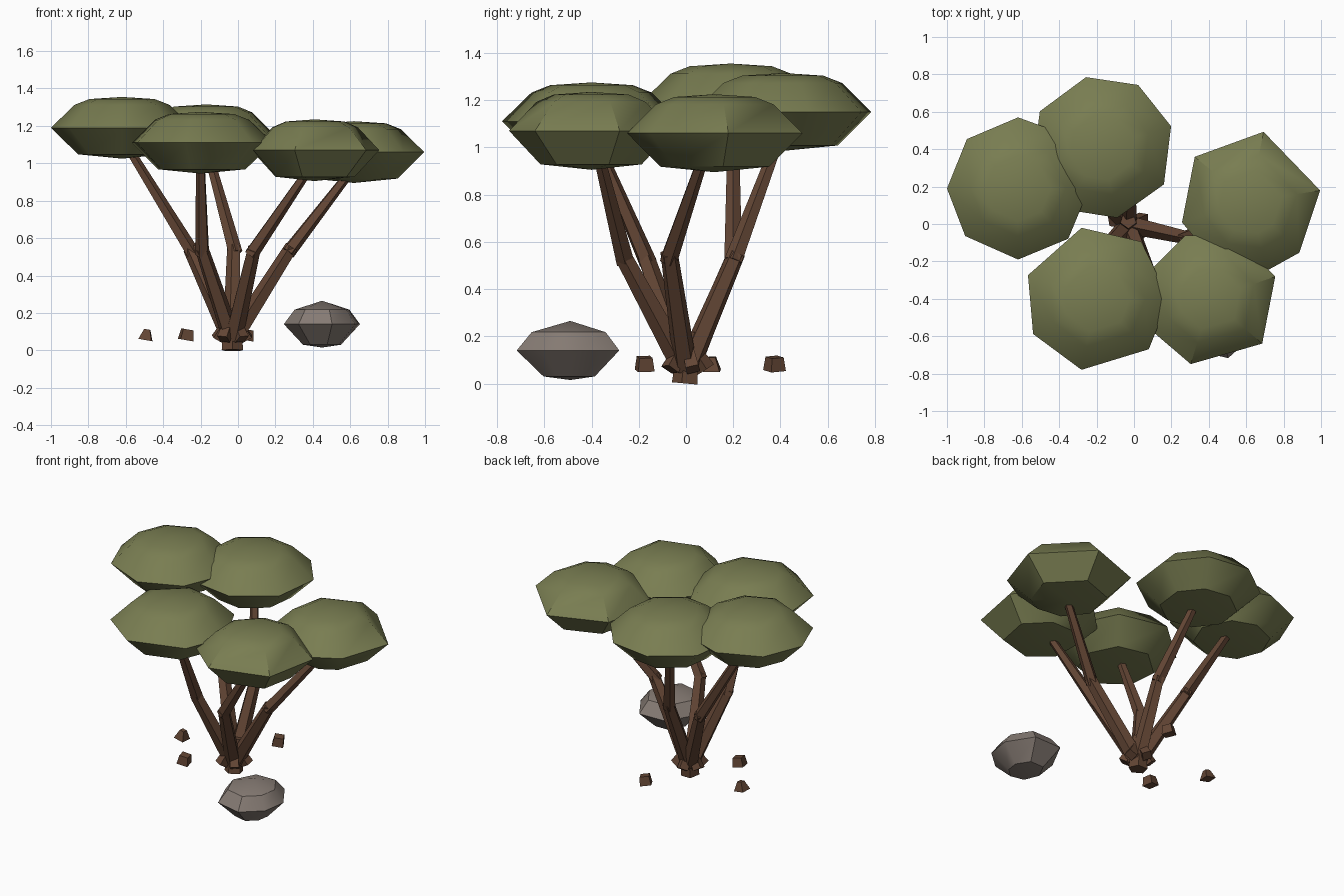
import bpy, bmesh
from math import cos, sin, radians
from mathutils import Vector, Matrix

default = bpy.data.objects.get("Cube")
if default:
    bpy.data.objects.remove(default, do_unlink=True)


def material(name, rgb):
    m = bpy.data.materials.new(name)
    m.use_nodes = True
    m.diffuse_color = (*rgb, 1)
    m.node_tree.nodes["Principled BSDF"].inputs["Base Color"].default_value = (*rgb, 1)
    return m


LEAF = material("olive_leaf", (0.19, 0.205, 0.083))
BARK = material("brown_bark", (0.125, 0.061, 0.035))
STONE = material("warm_grey_stone", (0.24, 0.2, 0.175))


def finish(bm, name, mat, smooth_angle=None):
    bmesh.ops.recalc_face_normals(bm, faces=bm.faces)
    mesh = bpy.data.meshes.new(name)
    bm.to_mesh(mesh)
    bm.free()
    mesh.materials.append(mat)
    obj = bpy.data.objects.new(name, mesh)
    bpy.context.collection.objects.link(obj)
    if smooth_angle:
        bpy.ops.object.select_all(action='DESELECT')
        obj.select_set(True)
        bpy.context.view_layer.objects.active = obj
        bpy.ops.object.shade_smooth_by_angle(angle=radians(smooth_angle))
    return obj


def blob(name, mat, center, size, angles, profile, smooth_angle):
    """Squashed solid: rings of (radius, height) over the given rim angles, closed by two poles."""
    bm = bmesh.new()
    c = Vector(center)
    point = lambda x, y, z: bm.verts.new(c + Vector((x * size[0], y * size[1], z * size[2])))
    bottom, top = point(0, 0, -1), point(0, 0, 1)
    rings = [[point(r * cos(radians(a)), r * sin(radians(a)), h) for a in angles]
             for r, h in profile]
    n = len(angles)
    for i in range(n):
        j = (i + 1) % n
        bm.faces.new((bottom, rings[0][j], rings[0][i]))
        bm.faces.new((top, rings[-1][i], rings[-1][j]))
        for low, high in zip(rings, rings[1:]):
            bm.faces.new((low[i], low[j], high[j], high[i]))
    return finish(bm, name, mat, smooth_angle)


def limb(name, start, end, r1, r2, sides=5, twist=0.0):
    """Tapered faceted rod between two points."""
    a, b = Vector(start), Vector(end)
    turn = (b - a).to_track_quat('Z', 'Y').to_matrix().to_4x4()
    bm = bmesh.new()
    bmesh.ops.create_cone(bm, cap_ends=True, segments=sides, radius1=r1, radius2=r2,
                          depth=(b - a).length,
                          matrix=Matrix.Translation((a + b) / 2) @ turn @ Matrix.Rotation(twist, 4, 'Z'))
    return finish(bm, name, BARK)


# Leaf canopies: flat domes with a sharp irregular rim
DOME = [(0.62, -0.86), (1, 0), (0.67, 0.74), (0.46, 0.93)]
canopies = {
    "left_rear": ((-0.62, 0.19, 1.19), 0.38, (0, 50, 90, 136, 180, 222, 270, 315)),
    "rear": ((-0.17, 0.41, 1.15), 0.385, (17, 60, 103, 150, 195, 240, 282, 329)),
    "left_front": ((-0.2, -0.4, 1.11), 0.388, (0, 52, 102, 161, 209, 258, 316)),
    "right_front": ((0.41, -0.4, 1.07), 0.365, (19, 70, 112, 158, 206, 253, 319)),
    "right_rear": ((0.62, 0.12, 1.06), 0.38, (9, 79, 141, 197, 242, 284, 314)),
}
for name, (center, radius, angles) in canopies.items():
    blob(name + "_canopy", LEAF, center, (radius, radius, 0.165), angles, DOME, 40)

# Branches: a thick lower limb and a thinner upper limb meeting at a knee
branches = {
    "left_rear": ((-0.25, 0.2, 0.53), (-0.6, 0.2, 1.1)),
    "rear": ((-0.02, 0.21, 0.54), (-0.16, 0.4, 1.05)),
    "left_front": ((-0.19, -0.17, 0.53), (-0.2, -0.38, 1.02)),
    "right_front": ((0.08, -0.26, 0.53), (0.38, -0.37, 0.97)),
    "right_rear": ((0.28, -0.07, 0.54), (0.62, 0.08, 0.98)),
}
root = Vector((-0.03, 0, 0.05))
for i, (name, (knee, tip)) in enumerate(branches.items()):
    knee, tip = Vector(knee), Vector(tip)
    foot = root + (knee - root) * 0.04
    limb(name + "_lower_branch", foot, knee + (knee - foot) * 0.03, 0.052, 0.038, twist=i)
    limb(name + "_upper_branch", knee - (tip - knee) * 0.04, tip, 0.04, 0.024, twist=i * 2)

# Stump and flaring roots
limb("stump", (-0.03, 0, 0.0), (-0.03, 0.02, 0.22), 0.06, 0.045)
for i in range(5):
    a = radians(20 + 72 * i)
    out = Vector((cos(a), sin(a), 0))
    limb("root_%d" % (i + 1), root + out * 0.085 + Vector((0, 0, 0.01)),
         root + out * 0.02 + Vector((0, 0, 0.11)), 0.04, 0.03, 4, a)

# Boulder
blob("boulder", STONE, (0.45, -0.49, 0.14), (0.205, 0.235, 0.125),
     (10, 62, 120, 178, 232, 285, 330), [(0.5, -0.88), (1, 0), (0.72, 0.62)], 35)

# Bark chips scattered on the ground
chips = [(-0.49, 0.11), (-0.275, -0.175), (0.04, 0.375)]
for i, (x, y) in enumerate(chips):
    limb("bark_chip_%d" % (i + 1), (x - 0.005, y, 0.055), (x + 0.005, y, 0.112),
         0.05, 0.04 if i else 0.022, 4, 0.7 + 0.3 * i)
